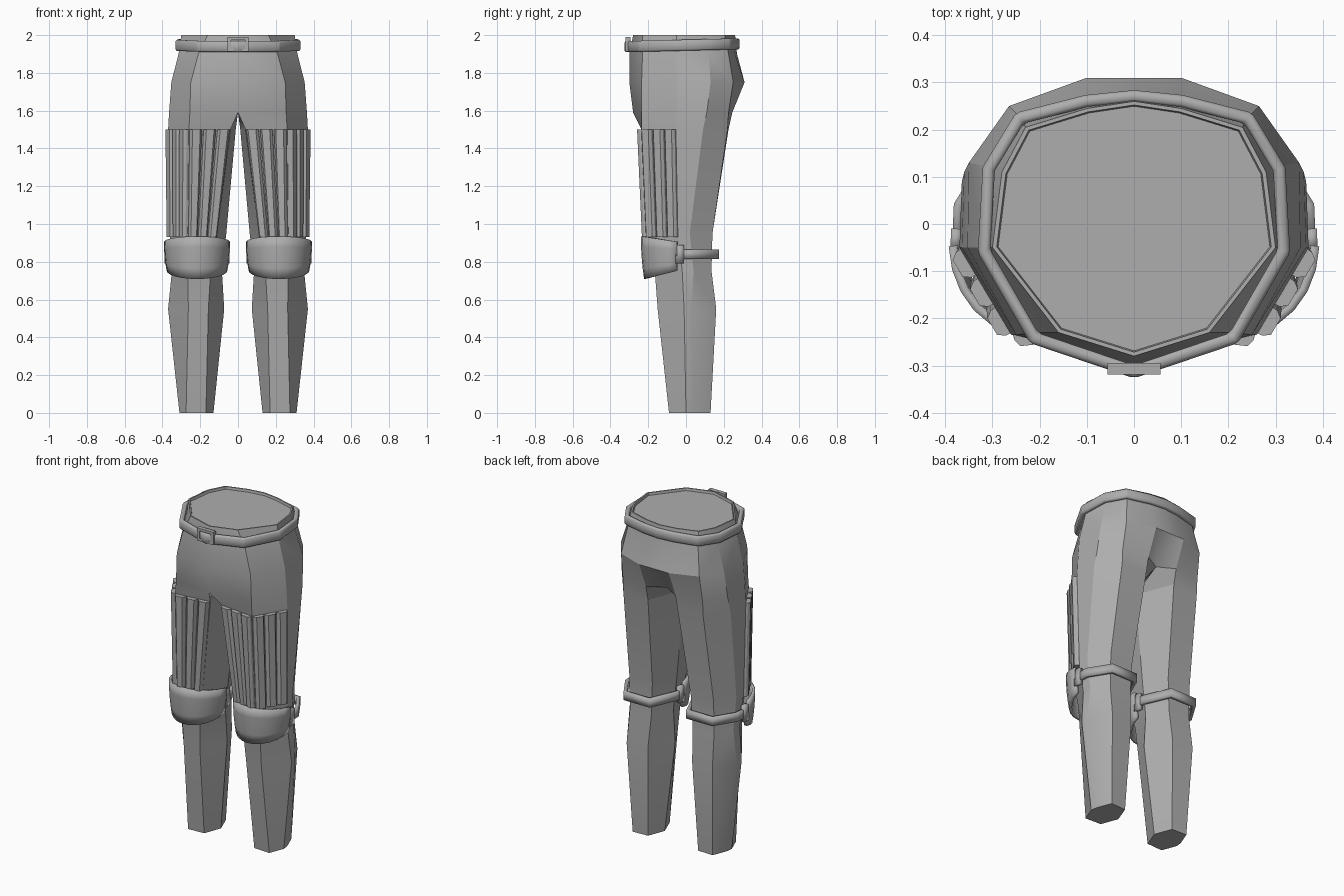
import bpy, bmesh, math
from mathutils import Vector

old = bpy.data.objects.get("Cube")
if old:
    bpy.data.objects.remove(old)

grey = bpy.data.materials.new("plain_grey")
grey.use_nodes = True
COLOUR = (0.42, 0.42, 0.42, 1)
grey.diffuse_color = COLOUR
grey.node_tree.nodes["Principled BSDF"].inputs["Base Color"].default_value = COLOUR


def finish(bm, name, mirror=True, thickness=0, bevel=0, angle=25):
    """Turn a bmesh into a named object with its modifiers and shading."""
    mesh = bpy.data.meshes.new(name)
    bm.to_mesh(mesh)
    bm.free()
    obj = bpy.data.objects.new(name, mesh)
    bpy.context.collection.objects.link(obj)
    mesh.materials.append(grey)
    bpy.ops.object.select_all(action='DESELECT')
    obj.select_set(True)
    bpy.context.view_layer.objects.active = obj
    bpy.ops.object.shade_smooth_by_angle(angle=math.radians(angle))
    if mirror:
        mod = obj.modifiers.new("mirror", 'MIRROR')
        mod.use_clip = True
    if thickness:
        mod = obj.modifiers.new("thickness", 'SOLIDIFY')
        mod.thickness = thickness
        mod.offset = 0
        mod.use_even_offset = True
    if bevel:
        mod = obj.modifiers.new("bevel", 'BEVEL')
        mod.width = bevel
        mod.segments = 1
    return obj


def loft(bm, rings, closed=True, caps=True):
    """Skin a list of point rings with quads."""
    rows = [[bm.verts.new(p) for p in ring] for ring in rings]
    n = len(rows[0])
    for a, b in zip(rows, rows[1:]):
        for i in range(n if closed else n - 1):
            j = (i + 1) % n
            bm.faces.new((a[i], a[j], b[j], b[i]))
    if caps:
        bm.faces.new(rows[0])
        bm.faces.new(rows[-1][::-1])


# Half sections of the garment: front centre, front, side, side, back, back, inner
TORSO = {
    2.00: [(0, -.28), (.16, -.23), (.30, -.05), (.28, .11), (.23, .205), (.10, .245), (0, .26)],
    1.90: [(0, -.30), (.21, -.23), (.315, -.05), (.305, .12), (.24, .225), (.10, .26), (0, .27)],
    1.75: [(0, -.30), (.25, -.235), (.353, -.05), (.35, .13), (.265, .25), (.10, .31), (0, .31)],
    1.59: [(0, -.28), (.255, -.235), (.365, -.05), (.36, .11), (.27, .225), (.10, .245), (0, .19)],
}
LEG = {
    1.50: [(.04, -.21), (.26, -.235), (.37, -.05), (.365, .09), (.27, .22), (.10, .225), (.012, 0)],
    0.95: [(.11, -.18), (.265, -.21), (.362, -.04), (.355, .02), (.285, .14), (.13, .14), (.062, 0)],
    0.75: [(.145, -.16), (.265, -.165), (.35, -.02), (.35, .04), (.285, .135), (.14, .135), (.085, 0)],
    0.55: [(.157, -.145), (.263, -.15), (.37, -.01), (.365, .03), (.29, .16), (.15, .155), (.073, 0)],
    0.00: [(.17, -.085), (.275, -.09), (.31, 0), (.305, .04), (.27, .13), (.17, .125), (.13, .02)],
}


def ring_at(points, z, scale=1):
    return [Vector((x * scale, y * scale, z)) for x, y in points]


# Trousers: both legs and hips from one mirrored loft
waist = TORSO[2.0]
rings = [ring_at(waist, 1.985, .96), ring_at(waist, 2.0, .97)]
rings += [ring_at(p, z) for part in (TORSO, LEG) for z, p in part.items()]
bm = bmesh.new()
loft(bm, rings)
bmesh.ops.recalc_face_normals(bm, faces=bm.faces)
middle = [f for f in bm.faces if all(abs(v.co.x) < 1e-5 for v in f.verts)]
bmesh.ops.delete(bm, geom=middle, context='FACES')
finish(bm, "trousers")

# Padded thigh strips, three on the front facet and three on the side facet
top, low = ring_at(LEG[1.5], 1.5), ring_at(LEG[.95], .93)
bm = bmesh.new()
for facet in range(2):
    for k in range(3):
        slices = []
        for ring in (top, low):
            a, b = ring[facet], ring[facet + 1]
            along = b - a
            out = Vector((along.y, -along.x, 0)).normalized()
            start, end = (k + .04) / 3, (k + .96) / 3
            slices.append([
                a + along * start - out * .01,
                a + along * (start + .01) + out * .012,
                a + along * (start + .06) + out * .026,
                a + along * (end - .06) + out * .026,
                a + along * (end - .01) + out * .012,
                a + along * end - out * .01,
            ])
        loft(bm, slices)
bmesh.ops.recalc_face_normals(bm, faces=bm.faces)
finish(bm, "thigh_strips")

# Rounded knee pads, longer in the middle and narrower at the bottom
bm = bmesh.new()
COLS, ROWS = 12, 4
shell = []
for r in range(ROWS + 1):
    t = r / ROWS
    row = []
    for c in range(COLS + 1):
        a = math.radians(-88 + 176 * c / COLS)
        high, bottom = .905 + .03 * math.cos(a), .755 - .045 * math.cos(a)
        size = 1 - .09 * t * t
        row.append((.217 + .167 * size * math.sin(a),
                    -.04 - .19 * size * math.cos(a),
                    high + (bottom - high) * t))
    shell.append(row)
loft(bm, shell, closed=False, caps=False)
bmesh.ops.recalc_face_normals(bm, faces=bm.faces)
finish(bm, "knee_pads", thickness=.018, angle=40)


def band(name, path, low, high, thickness, bevel=0, tilt=0):
    """A flat strap that follows a path in plan."""
    bm = bmesh.new()
    loft(bm, [[(x, y, z + tilt * y) for x, y in path] for z in (low, high)],
         closed=False, caps=False)
    bmesh.ops.recalc_face_normals(bm, faces=bm.faces)
    return finish(bm, name, thickness=thickness, bevel=bevel)


# Straps round the back of the knees, with wider tabs at the pad
band("knee_straps", [(.376, -.05), (.372, .04), (.295, .165), (.13, .165), (.062, .01), (.058, -.05)],
     .815, .865, .02)
band("outer_strap_tabs", [(.378, -.055), (.377, -.01)], .79, .89, .022)
band("inner_strap_tabs", [(.056, -.055), (.06, -.01)], .79, .89, .022)

# Belt following the waist
belt_path = [(x * 1.035, y * 1.035 - .006) for x, y in TORSO[1.9]]
belt_path = [(x * .975, y * .99) for x, y in belt_path]
band("belt", belt_path, 1.918, 1.976, .026, bevel=.007, tilt=.025)

# Square buckle frame with a recessed plate and a prong
bm = bmesh.new()
outer, inner = [], []
for sx, sz in ((-1, -1), (1, -1), (1, 1), (-1, 1)):
    outer.append((sx * .056, sz * .039 + 1.952))
    inner.append((sx * .038, sz * .023 + 1.952))
loft(bm, [[(x, y, z) for x, z in loop]
          for loop, y in ((outer, -.295), (outer, -.319), (inner, -.319), (inner, -.308))])
bmesh.ops.recalc_face_normals(bm, faces=bm.faces)
finish(bm, "belt_buckle", mirror=False)
